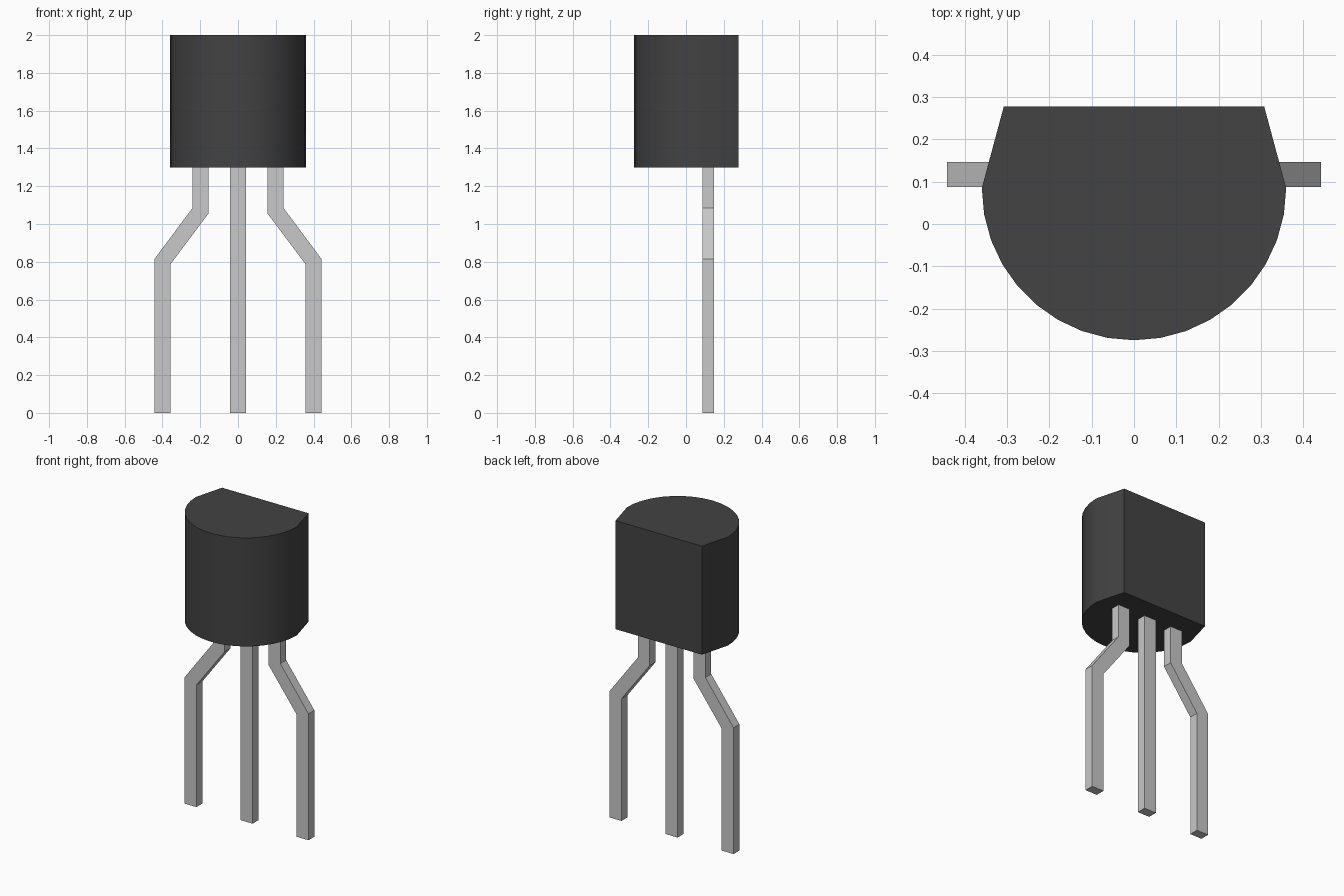
import bpy, bmesh, math
from mathutils import Vector

cube = bpy.data.objects.get("Cube")
if cube:
    bpy.data.objects.remove(cube, do_unlink=True)


def material(name, rgb, roughness, metallic=0.0):
    mat = bpy.data.materials.new(name)
    mat.use_nodes = True
    mat.diffuse_color = (*rgb, 1)
    bsdf = mat.node_tree.nodes["Principled BSDF"]
    bsdf.inputs["Base Color"].default_value = (*rgb, 1)
    bsdf.inputs["Roughness"].default_value = roughness
    bsdf.inputs["Metallic"].default_value = metallic
    return mat


def extrude_profile(name, points, direction, mat):
    """Fill a closed outline and extrude it along direction."""
    bm = bmesh.new()
    face = bm.faces.new([bm.verts.new(p) for p in points])
    result = bmesh.ops.extrude_face_region(bm, geom=[face], use_keep_orig=True)
    moved = [g for g in result["geom"] if isinstance(g, bmesh.types.BMVert)]
    bmesh.ops.translate(bm, verts=moved, vec=Vector(direction))
    bmesh.ops.recalc_face_normals(bm, faces=bm.faces[:])
    mesh = bpy.data.meshes.new(name)
    bm.to_mesh(mesh)
    bm.free()
    mesh.materials.append(mat)
    obj = bpy.data.objects.new(name, mesh)
    bpy.context.collection.objects.link(obj)
    return obj


black_plastic = material("Black plastic", (0.056, 0.056, 0.056), 0.6)
grey_metal = material("Grey metal", (0.58, 0.58, 0.58), 0.5)

# Case: half-round front, tapered cheeks and a flat back
RADIUS, AXIS_Y, BASE_Z, TOP_Z = 0.36, 0.085, 1.30, 2.0
outline = [(-0.308, 0.278, BASE_Z)]
for i in range(19):
    a = math.pi + math.pi * i / 18
    outline.append((RADIUS * math.cos(a), AXIS_Y + RADIUS * math.sin(a), BASE_Z))
outline.append((0.308, 0.278, BASE_Z))
case = extrude_profile("case", outline, (0, 0, TOP_Z - BASE_Z), black_plastic)
bpy.ops.object.select_all(action="DESELECT")
case.select_set(True)
bpy.context.view_layer.objects.active = case
bpy.ops.object.shade_smooth_by_angle(angle=math.radians(30))

# Leads: one straight in the middle, two bent outwards
LEAD_Y, LEAD_DEPTH = 0.087, 0.06
straight = [(-0.043, 0), (0.043, 0), (0.043, BASE_Z), (-0.043, BASE_Z)]
bent = [(0.357, 0), (0.442, 0), (0.442, 0.815), (0.241, 1.085),
        (0.241, BASE_Z), (0.156, BASE_Z), (0.156, 1.056), (0.357, 0.788)]

for name, profile, side in (("middle_lead", straight, 1),
                            ("left_lead", bent, 1),
                            ("right_lead", bent, -1)):
    points = [(side * x, LEAD_Y, z) for x, z in profile]
    extrude_profile(name, points, (0, LEAD_DEPTH, 0), grey_metal)
